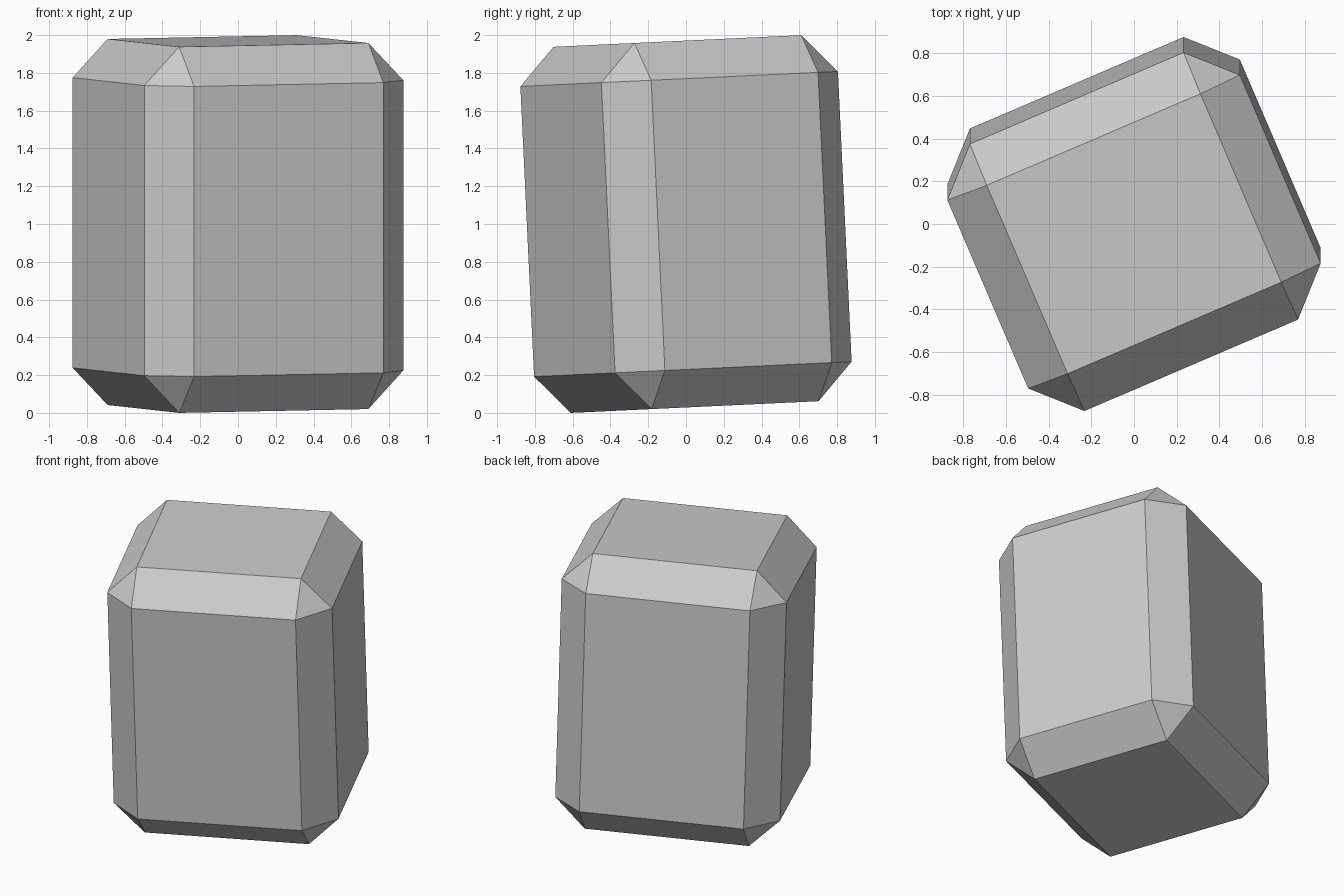
import bpy, bmesh
from math import radians
from mathutils import Matrix

if "Cube" in bpy.data.objects:
    bpy.data.objects.remove(bpy.data.objects["Cube"])

SIZE = (1.492, 1.364, 1.94)
CHAMFER = 0.201

# Chamfered block: box with every edge cut once
bm = bmesh.new()
bmesh.ops.create_cube(bm, size=1.0)
bmesh.ops.scale(bm, vec=SIZE, verts=bm.verts)
bmesh.ops.bevel(bm, geom=bm.edges[:], offset=CHAMFER, offset_type='OFFSET',
                segments=1, profile=0.5, affect='EDGES')

# Turned about the vertical, then leaning slightly toward the front
turn = Matrix.Rotation(radians(2.7), 4, 'X') @ Matrix.Rotation(radians(23.2), 4, 'Z')
bmesh.ops.transform(bm, matrix=turn, verts=bm.verts)

# Stand on the ground
low = min(v.co.z for v in bm.verts)
bmesh.ops.translate(bm, vec=(0, 0, -low), verts=bm.verts)

mesh = bpy.data.meshes.new("chamfered_block")
bm.to_mesh(mesh)
bm.free()
bpy.context.collection.objects.link(bpy.data.objects.new("chamfered_block", mesh))
